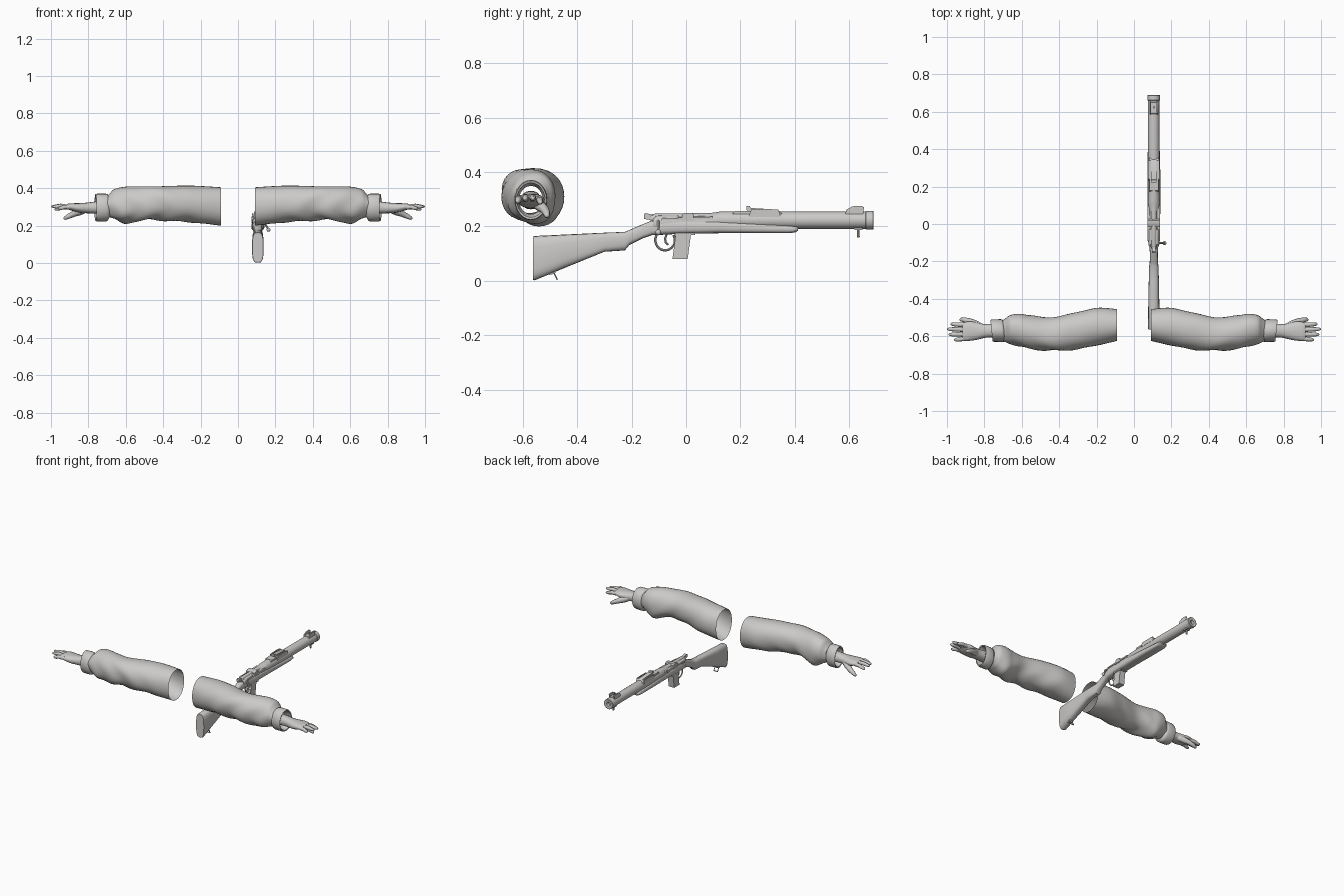
import bpy, bmesh, math
from mathutils import Vector

grey = bpy.data.materials.new("plain_grey")
grey.diffuse_color = (0.6, 0.59, 0.575, 1)
GX = 0.106  # rifle centre line


def finish(name, bm, angle=35):
    bmesh.ops.recalc_face_normals(bm, faces=bm.faces[:])
    me = bpy.data.meshes.new(name)
    bm.to_mesh(me)
    bm.free()
    me.shade_smooth()
    me.set_sharp_from_angle(angle=math.radians(angle))
    me.materials.append(grey)
    ob = bpy.data.objects.new(name, me)
    bpy.context.collection.objects.link(ob)
    return ob


def add_loft(bm, rings, caps=True):
    vs = [[bm.verts.new(p) for p in r] for r in rings]
    n = len(rings[0])
    for a, b in zip(vs, vs[1:]):
        for i in range(n):
            j = (i + 1) % n
            bm.faces.new((a[i], a[j], b[j], b[i]))
    if caps:
        bm.faces.new(vs[0][::-1])
        bm.faces.new(vs[-1])


def loft(name, rings, caps=True, angle=35):
    bm = bmesh.new()
    add_loft(bm, rings, caps)
    return finish(name, bm, angle)


def oval(c, u, v, n=16, e=2.0):
    """Superellipse ring around c with half axes u and v."""
    out = []
    for i in range(n):
        t = 2 * math.pi * i / n
        a, b = math.cos(t), math.sin(t)
        out.append(Vector(c) + Vector(u) * math.copysign(abs(a) ** (2 / e), a)
                   + Vector(v) * math.copysign(abs(b) ** (2 / e), b))
    return out


def along_y(name, stations, n=16, e=2.0, x=GX):
    """Loft from stations (y, z bottom, z top, half width)."""
    return loft(name, [oval((x, y, (a + b) / 2), (w, 0, 0), (0, 0, (b - a) / 2), n, e)
                       for y, a, b, w in stations])


def tube_rings(pts, radii, n=8):
    pts = [Vector(p) for p in pts]
    rings = []
    for i, p in enumerate(pts):
        d = (pts[min(i + 1, len(pts) - 1)] - pts[max(i - 1, 0)]).normalized()
        u = d.cross(Vector((0, 0, 1)) if abs(d.z) < 0.9 else Vector((0, 1, 0))).normalized()
        rings.append(oval(p, u * radii[i], d.cross(u) * radii[i], n))
    return rings


def tube(name, pts, r, n=8):
    return loft(name, tube_rings(pts, [r] * len(pts), n))


def plate(name, yz, half, x=GX):
    """Side profile (y, z) extruded across x."""
    return loft(name, [[Vector((x + s * half, y, z)) for y, z in yz] for s in (-1, 1)])


def smooth(stations, steps):
    """Catmull-Rom resampling of station tuples."""
    s = [stations[0]] + stations + [stations[-1]]
    out = []
    for k in range(1, len(s) - 2):
        for i in range(steps):
            t = i / steps
            out.append([0.5 * (2 * b + (c - a) * t + (2 * a - 5 * b + 4 * c - d) * t * t
                               + (3 * b - a - 3 * c + d) * t ** 3)
                        for a, b, c, d in zip(*s[k - 1:k + 3])])
    return out + [list(stations[-1])]


# ---------- arms ----------
# sleeve stations: x, y front, y back, z bottom, z top
SLEEVE = [(.09, -.625, -.455, .2, .405), (.2, -.65, -.448, .212, .412), (.32, -.672, -.473, .222, .416),
          (.45, -.68, -.5, .23, .412), (.55, -.67, -.487, .22, .41), (.61, -.657, -.476, .21, .408),
          (.66, -.64, -.485, .232, .398), (.685, -.63, -.502, .245, .375), (.70, -.625, -.512, .25, .36)]


def build_arm(side, s):
    def flip(rings):
        return [[Vector((p.x * s, p.y, p.z)) for p in r] for r in rings]

    # sleeve with soft folds at elbow and wrist
    rings = []
    for x, y0, y1, z0, z1 in smooth(SLEEVE, 6):
        ring = oval((x, (y0 + y1) / 2, (z0 + z1) / 2), (0, (y1 - y0) / 2, 0), (0, 0, (z1 - z0) / 2), 32, 2.15)
        c = Vector((x, (y0 + y1) / 2, (z0 + z1) / 2))
        fold = 0.06 * min(1, max(0, (x - .12) / .3))
        for i, p in enumerate(ring):
            t = 2 * math.pi * i / 32
            w = math.sin(x * 38 + 2.2 * math.sin(t * 2 + .6)) * (0.5 - 0.5 * math.sin(t + .5))
            w += 0.35 * math.sin(3 * t + x * 17)
            ring[i] = c + (p - c) * (1 + fold * w - fold * .3)
        rings.append(ring)
    loft(side + "_sleeve", flip(rings), False, 60)

    # turned-back hollow cuff
    cuff = [(.684, .047, .056), (.694, .058, .071), (.702, .061, .074), (.75, .06, .074), (.758, .057, .071),
            (.756, .052, .064), (.715, .044, .052)]
    loft(side + "_cuff", flip([oval((x + .004, -.57, .297), (.006, ry, 0), (0, 0, rz), 24) for x, ry, rz in cuff]),
         False, 50)

    # wrist and palm: x, y, z, half y, half z
    palm = [(.70, -.57, .297, .036, .034), (.76, -.57, .297, .036, .032), (.80, -.572, .295, .037, .029),
            (.84, -.573, .295, .046, .026), (.875, -.572, .298, .052, .022), (.905, -.575, .302, .05, .016),
            (.918, -.577, .303, .044, .01)]
    loft(side + "_hand", flip([oval((x, y, z), (0, a, 0), (0, 0, b), 16, 2.3)
                               for x, y, z, a, b in smooth(palm, 3)]), True, 60)

    # fingers: root y, tip x, tip y, tip z
    bm = bmesh.new()
    for y, tx, ty, tz in ((-.541, .982, -.535, .287), (-.565, 1.0, -.562, .303),
                          (-.589, .992, -.591, .302), (-.61, .962, -.62, .292)):
        a, b = Vector((.885, y, .302)), Vector((tx, ty, tz))
        pts = [a.lerp(b, t) for t in (0, .3, .55, .8, .95, 1)]
        pts[2].z += .004
        add_loft(bm, flip(tube_rings(pts, [.013, .0125, .012, .0105, .007, .002], 10)))
    thumb = [(.82, -.552, .287), (.85, -.535, .275), (.88, -.52, .262), (.905, -.513, .25),
             (.925, -.511, .24), (.932, -.511, .236)]
    add_loft(bm, flip(tube_rings(thumb, [.02, .021, .016, .0135, .01, .003], 10)))
    finish(side + "_fingers", bm, 60)


build_arm("right", 1)
build_arm("left", -1)

# ---------- rifle ----------
# butt stock, wrist grip and fore-end
along_y("stock", [(-.563, .004, .163, .029), (-.556, .002, .165, .031), (-.45, .046, .17, .03),
                  (-.30, .107, .177, .027), (-.225, .112, .18, .025), (-.208, .132, .187, .022),
                  (-.16, .156, .208, .021), (-.125, .168, .222, .023), (-.10, .17, .222, .029)], 20, 3.2)
along_y("fore_end", [(-.11, .168, .222, .029), (-.04, .172, .224, .033), (.02, .173, .224, .034),
                     (.12, .175, .222, .035), (.25, .175, .212, .035), (.38, .175, .204, .033),
                     (.405, .179, .2, .03), (.412, .185, .197, .024)], 20, 3.2)
# barrel jacket with recessed muzzle
muzzle = [(.07, .024), (.11, .029), (.125, .0315), (.66, .0315), (.662, .034), (.688, .034), (.69, .031),
          (.688, .014), (.67, .012)]
loft("barrel_jacket", [oval((GX, y, .223), (r, 0, 0), (0, 0, r), 24) for y, r in muzzle])
# receiver with bolt
along_y("receiver", [(-.122, .19, .228, .024), (-.11, .185, .24, .029), (-.03, .185, .242, .03),
                     (-.025, .185, .236, .03), (.075, .185, .24, .03), (.12, .19, .25, .03)], 20, 3)
plate("charger_bridge", [(-.015, .22), (-.015, .243), (-.005, .25), (.02, .25), (.028, .243), (.028, .22)], .033)
along_y("bolt", [(-.13, .215, .243, .013), (-.115, .21, .247, .016), (.1, .21, .25, .017)], 12)
plate("cocking_piece", [(-.155, .228), (-.155, .245), (-.148, .249), (-.135, .246), (-.11, .24), (-.11, .22)], .009)
plate("receiver_side_rail", [(-.09, .222), (-.09, .23), (.1, .236), (.1, .226)], .034)
tube("bolt_handle", [(GX + .01, -.102, .226), (GX + .035, -.102, .216), (GX + .056, -.102, .182)], .0055)
bm = bmesh.new()
bmesh.ops.create_uvsphere(bm, u_segments=12, v_segments=8, radius=.0105)
bmesh.ops.translate(bm, vec=(GX + .057, -.102, .178), verts=bm.verts[:])
finish("bolt_knob", bm, 60)

# magazine, trigger and guard
plate("magazine", [(-.036, .185), (.02, .185), (.006, .08), (-.05, .08)], .021)
plate("magazine_lip", [(-.042, .182), (.035, .182), (.032, .168), (-.04, .168)], .025)
guard = [(GX, -.077 + .036 * math.cos(t), .15 + .038 * math.sin(t))
         for t in (math.radians(150 + 20 * i) for i in range(13))]
tube("trigger_guard", guard, .0045)
tube("trigger", [(GX, -.07, .175), (GX, -.077, .155), (GX, -.075, .142), (GX, -.066, .132)], .004)

# rear sight
plate("rear_sight_bed", [(.17, .245), (.18, .256), (.34, .258), (.355, .245)], .024)
plate("rear_sight_leaf", [(.222, .262), (.222, .275), (.234, .275), (.238, .268), (.335, .262), (.345, .255),
                          (.23, .255)], .014)
for s in (-1, 1):
    plate("rear_sight_wing", [(.23, .235), (.24, .262), (.3, .264), (.34, .262), (.348, .235)], .003, GX + s * .027)
    # front sight ears
    plate("front_sight_ear", [(.585, .245), (.59, .262), (.612, .274), (.645, .276), (.655, .27), (.65, .245)],
          .003, GX + s * .018)
plate("front_sight_base", [(.585, .24), (.59, .258), (.65, .258), (.655, .24)], .018)
plate("front_sight_blade", [(.615, .25), (.618, .27), (.63, .27), (.633, .25)], .0025)
# bayonet boss and sling loops
tube("bayonet_boss", [(GX, .633, .2), (GX, .633, .172), (GX, .634, .16)], .005)
plate("nose_cap_lug", [(.615, .2), (.62, .187), (.648, .187), (.652, .2)], .014)
for s in (-1, 1):
    tube("sling_loop_side", [(GX + s * .014, -.49, .038), (GX + s * .014, -.474, .006)], .003, 6)
tube("sling_loop_bar", [(GX - .016, -.474, .006), (GX + .016, -.474, .006)], .003, 6)
plate("sling_loop_mount", [(-.505, .04), (-.502, .022), (-.482, .026), (-.475, .045)], .012)
